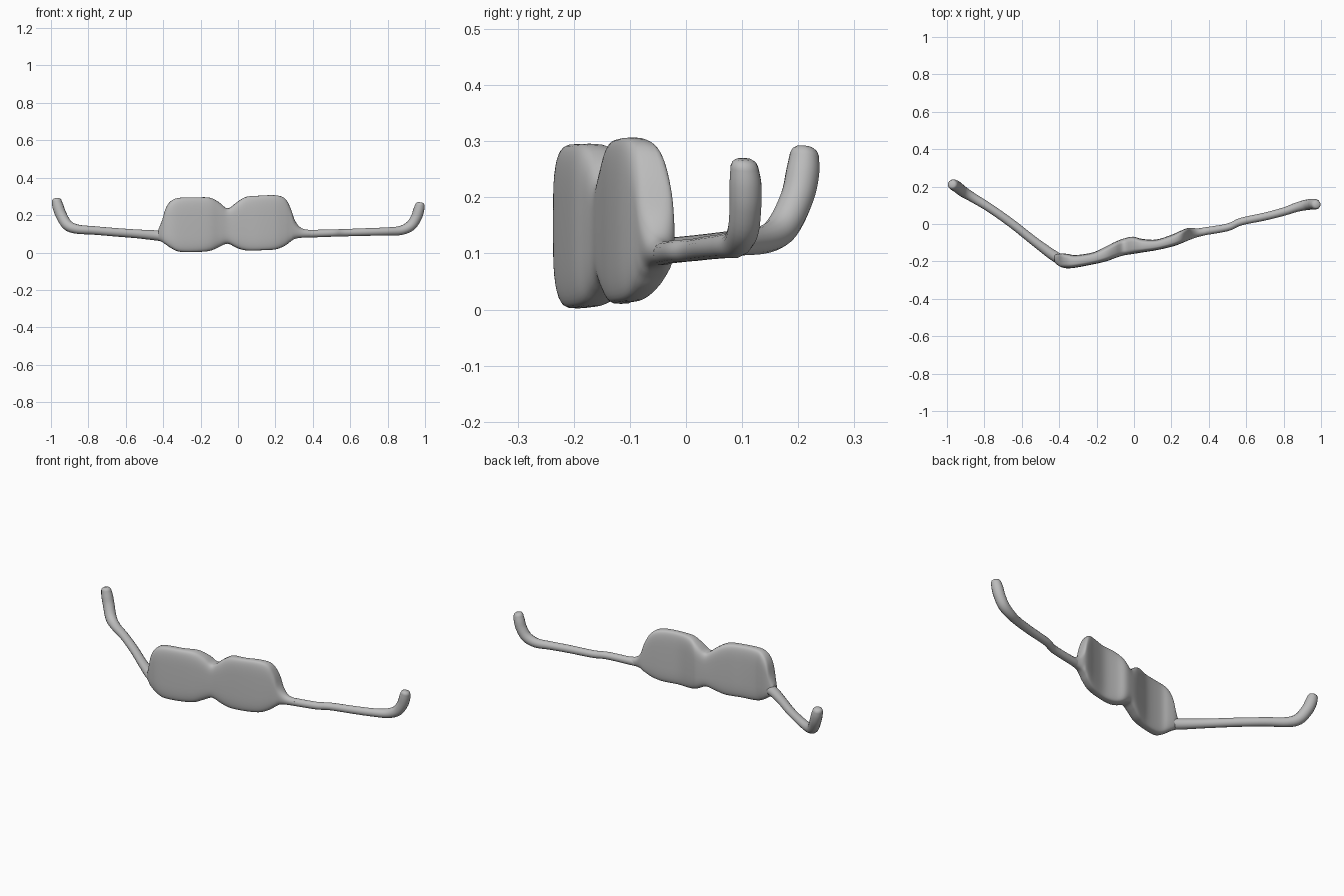
import bpy, bmesh, math
from mathutils import Vector

cube = bpy.data.objects.get("Cube")
if cube:
    bpy.data.objects.remove(cube, do_unlink=True)

grey = bpy.data.materials.new("plain grey")
grey.use_nodes = True
COLOUR = (0.5, 0.5, 0.5, 1)
grey.diffuse_color = COLOUR
grey.node_tree.nodes["Principled BSDF"].inputs["Base Color"].default_value = COLOUR


def smooth_rows(rows, steps):
    """Catmull-Rom interpolation of rows of numbers."""
    out = []
    last = len(rows) - 1
    for i in range(last):
        a, b, c, d = (rows[max(0, min(last, i + k))] for k in (-1, 0, 1, 2))
        for s in range(steps):
            t = s / steps
            out.append([0.5 * (2 * q + (r - p) * t + (2 * p - 5 * q + 4 * r - w) * t * t
                               + (3 * q - p - 3 * r + w) * t ** 3)
                        for p, q, r, w in zip(a, b, c, d)])
    out.append(list(rows[-1]))
    return out


def loft(name, rings):
    """Skin a list of equal rings of points and cap both ends."""
    bm = bmesh.new()
    loops = [[bm.verts.new(p) for p in ring] for ring in rings]
    n = len(loops[0])
    for a, b in zip(loops, loops[1:]):
        for i in range(n):
            j = (i + 1) % n
            bm.faces.new((a[i], a[j], b[j], b[i]))
    bm.faces.new(loops[0][::-1])
    bm.faces.new(loops[-1])
    bmesh.ops.recalc_face_normals(bm, faces=bm.faces[:])
    mesh = bpy.data.meshes.new(name)
    bm.to_mesh(mesh)
    bm.free()
    mesh.materials.append(grey)
    obj = bpy.data.objects.new(name, mesh)
    bpy.context.collection.objects.link(obj)
    bpy.ops.object.select_all(action='DESELECT')
    obj.select_set(True)
    bpy.context.view_layer.objects.active = obj
    bpy.ops.object.shade_smooth_by_angle(angle=math.radians(50))
    return obj


def spow(v, e):
    return math.copysign(abs(v) ** e, v)


# Lens body: x, bottom z, top z, front y, back y
lens = [
    (-0.425, 0.065, 0.125, -0.205, -0.165),
    (-0.405, 0.056, 0.175, -0.222, -0.160),
    (-0.385, 0.042, 0.240, -0.232, -0.158),
    (-0.355, 0.022, 0.278, -0.237, -0.160),
    (-0.310, 0.004, 0.293, -0.233, -0.166),
    (-0.220, 0.003, 0.295, -0.216, -0.152),
    (-0.150, 0.009, 0.293, -0.200, -0.120),
    (-0.100, 0.030, 0.268, -0.182, -0.095),
    (-0.055, 0.047, 0.236, -0.168, -0.078),
    (-0.005, 0.024, 0.270, -0.160, -0.068),
    (0.045, 0.011, 0.298, -0.152, -0.080),
    (0.120, 0.012, 0.304, -0.140, -0.083),
    (0.200, 0.017, 0.306, -0.122, -0.058),
    (0.250, 0.036, 0.290, -0.105, -0.036),
    (0.280, 0.058, 0.240, -0.092, -0.024),
    (0.305, 0.073, 0.170, -0.082, -0.020),
    (0.340, 0.079, 0.130, -0.070, -0.024),
    (0.390, 0.082, 0.120, -0.058, -0.022),
]
rings = []
for x, z0, z1, y0, y1 in smooth_rows(lens, 4):
    e = 0.5 if z1 - z0 > 0.15 else 0.5 + 0.5 * (0.15 - (z1 - z0)) / 0.11
    ring = []
    for k in range(40):
        a = math.tau * k / 40
        ring.append((x, (y0 + y1) / 2 + (y1 - y0) / 2 * spow(math.cos(a), e),
                     (z0 + z1) / 2 + (z1 - z0) / 2 * spow(math.sin(a), e)))
    rings.append(ring)
loft("lens_body", rings)


def temple(name, points):
    """Round arm through points of x, y, z, radius, with a blunt domed tip."""
    rows = smooth_rows(points, 5)
    path = [Vector(r[:3]) for r in rows]
    radii = [r[3] for r in rows]
    tip = (path[-1] - path[-2]).normalized()
    for step, scale in ((0.008, 0.85), (0.005, 0.55)):
        path.append(path[-1] + tip * step)
        radii.append(points[-1][3] * scale)
    run = path[-1] - path[0]
    side = Vector((-run.y, run.x, 0)).normalized()
    tube = []
    for i, p in enumerate(path):
        t = (path[min(i + 1, len(path) - 1)] - path[max(i - 1, 0)]).normalized()
        up = side.cross(t).normalized()
        tube.append([p + radii[i] * (math.cos(math.tau * k / 14) * side
                                     + math.sin(math.tau * k / 14) * up) for k in range(14)])
    loft(name, tube)


# Arms with upturned ear hooks
temple("right_temple", [
    (-0.365, -0.198, 0.085, 0.026), (-0.42, -0.175, 0.090, 0.028),
    (-0.53, -0.095, 0.099, 0.024), (-0.65, 0.000, 0.108, 0.023),
    (-0.77, 0.085, 0.118, 0.023), (-0.86, 0.140, 0.125, 0.025),
    (-0.912, 0.172, 0.147, 0.029), (-0.945, 0.198, 0.200, 0.030),
    (-0.962, 0.208, 0.245, 0.030), (-0.970, 0.211, 0.277, 0.026)])
temple("left_temple", [
    (0.27, -0.058, 0.100, 0.022), (0.36, -0.042, 0.100, 0.021),
    (0.50, -0.018, 0.104, 0.020), (0.57, 0.012, 0.106, 0.020),
    (0.70, 0.040, 0.110, 0.021), (0.80, 0.066, 0.113, 0.022),
    (0.87, 0.090, 0.118, 0.025), (0.922, 0.102, 0.142, 0.028),
    (0.952, 0.106, 0.185, 0.029), (0.966, 0.106, 0.225, 0.029),
    (0.973, 0.104, 0.255, 0.025)])
